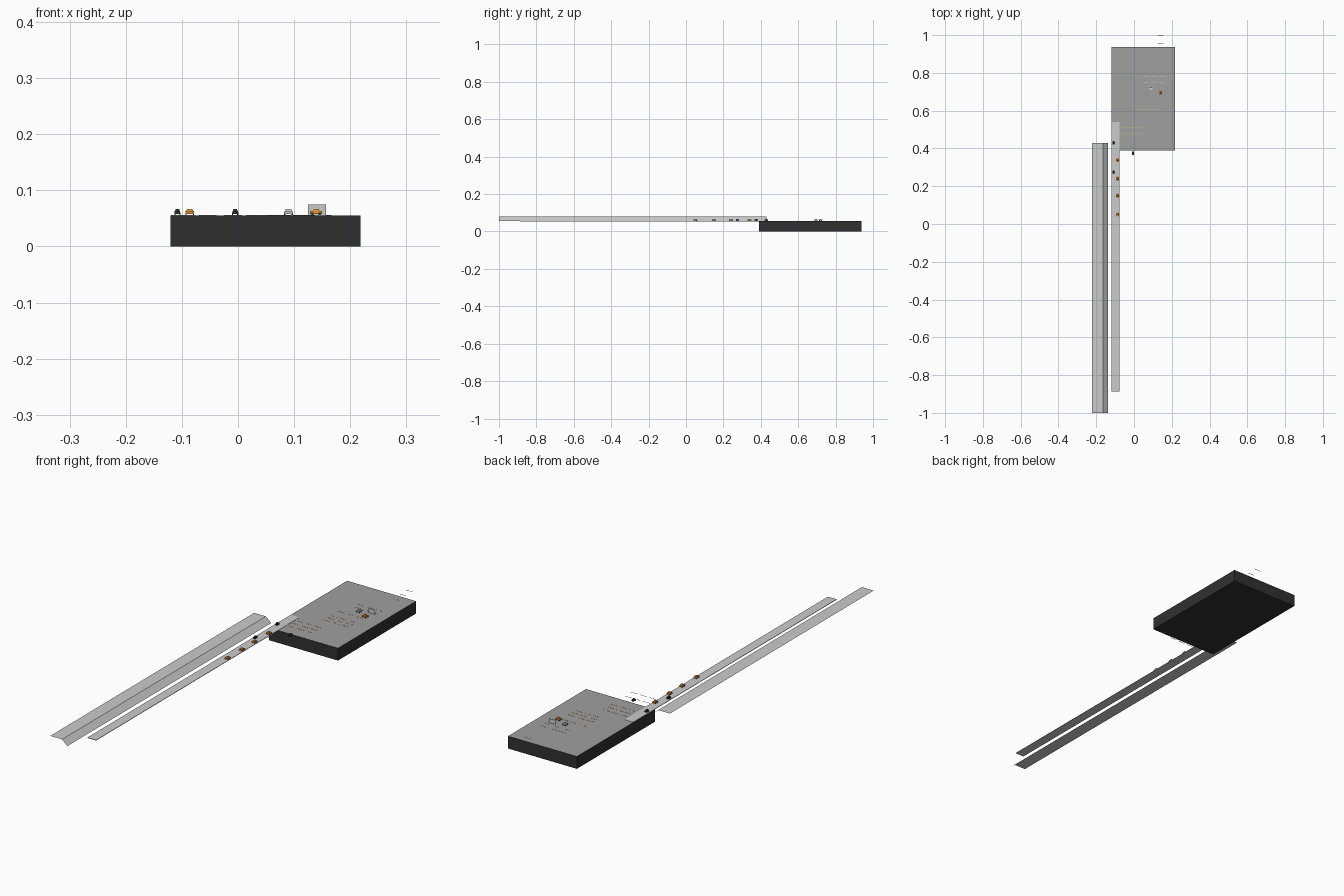
import bpy, bmesh
from mathutils import Matrix, Vector

if "Cube" in bpy.data.objects:
    bpy.data.objects.remove(bpy.data.objects["Cube"])

TOP = 0.055


def material(name, rgb):
    m = bpy.data.materials.new(name)
    m.diffuse_color = (*rgb, 1)
    m.use_nodes = True
    m.node_tree.nodes["Principled BSDF"].inputs["Base Color"].default_value = m.diffuse_color
    return m


dark = material("dark", (0.03, 0.03, 0.03))
slab_grey = material("slab_grey", (0.35, 0.35, 0.35))
orange = material("orange", (0.75, 0.3, 0.04))
silver = material("silver", (0.55, 0.55, 0.57))
yellow = material("yellow", (0.65, 0.55, 0.2))


def finish(bm, name, mats=()):
    me = bpy.data.meshes.new(name)
    bm.to_mesh(me)
    bm.free()
    for m in mats:
        me.materials.append(m)
    ob = bpy.data.objects.new(name, me)
    bpy.context.collection.objects.link(ob)
    return ob


def box(bm, x0, x1, y0, y1, z0, z1, mat=0, taper=1.0):
    c = Vector(((x0 + x1) / 2, (y0 + y1) / 2, (z0 + z1) / 2))
    size = (x1 - x0, y1 - y0, z1 - z0)
    r = bmesh.ops.create_cube(bm, matrix=Matrix.Translation(c) @ Matrix.Diagonal((*size, 1)))
    for v in r["verts"]:
        if v.co.z > c.z:
            v.co.x = c.x + (v.co.x - c.x) * taper
            v.co.y = c.y + (v.co.y - c.y) * taper
    for f in {f for v in r["verts"] for f in v.link_faces}:
        f.material_index = mat


def extrude_sheet(name, section, y0, y1):
    bm = bmesh.new()
    rows = [[bm.verts.new((x, y, z)) for x, z in section] for y in (y0, y1)]
    for i in range(len(section) - 1):
        bm.faces.new((rows[0][i], rows[0][i + 1], rows[1][i + 1], rows[1][i]))
    return finish(bm, name)


# Main slab with darker sides
bm = bmesh.new()
box(bm, -0.12, 0.218, 0.39, 0.937, 0, TOP, 1)
bm.normal_update()
for f in bm.faces:
    if f.normal.z > 0.5:
        f.material_index = 0
finish(bm, "slab", [slab_grey, dark])

# Long flat strip and the folded sheet beside it
bm = bmesh.new()
box(bm, -0.119, -0.076, -0.887, 0.54, TOP - 0.001, TOP + 0.001)
finish(bm, "flat_strip")
extrude_sheet("folded_strip", [(-0.222, 0.079), (-0.164, 0.079), (-0.138, 0.056)], -1.0, 0.43)

# Lane dashes, in groups of rows running along x
rows = [(1.0, 0.125, 1), (0.955, 0.125, 1), (0.905, 0.125, 1),
        (0.78, 0.045, 3), (0.75, 0.045, 3), (0.68, 0.015, 3),
        (0.63, 0.015, 3), (0.605, 0.015, 3), (0.58, 0.015, 3),
        (0.51, -0.07, 3), (0.48, -0.07, 3), (0.45, -0.07, 3),
        (0.355, -0.07, 3), (0.31, -0.07, 3)]
bm = bmesh.new()
for y, x, n in rows:
    for k in range(n):
        xs = x + k * 0.045
        box(bm, xs, xs + 0.032, y - 0.001, y + 0.001, TOP, TOP + 0.0006,
            int(0.4 < y < 0.7))
finish(bm, "lane_dashes", [silver, yellow])

# Upright panel
bm = bmesh.new()
box(bm, 0.125, 0.157, 0.7375, 0.7385, TOP, 0.075)
finish(bm, "upright_panel")


# Small vehicles: body, tapered cabin, four wheels
def car(name, x, y, mat, w=0.015, l=0.021, sideways=False):
    bm = bmesh.new()
    a, b = w / 2, l / 2
    box(bm, -a, a, -b, b, 0.002, 0.007)
    box(bm, -a * 0.85, a * 0.85, -b * 0.6, b * 0.5, 0.007, 0.011, 0, 0.75)
    for sx in (-1, 1):
        for sy in (-1, 1):
            m = (Matrix.Translation((sx * a * 0.9, sy * b * 0.6, 0.0025))
                 @ Matrix.Rotation(1.5708, 4, "Y"))
            r = bmesh.ops.create_cone(bm, cap_ends=True, segments=10, radius1=0.0025,
                                      radius2=0.0025, depth=0.002, matrix=m)
            for f in {f for v in r["verts"] for f in v.link_faces}:
                f.material_index = 1
    ob = finish(bm, name, [mat, dark])
    ob.location = (x, y, TOP + 0.0008)
    if sideways:
        ob.rotation_euler.z = 1.5708


for i, y in enumerate((0.05, 0.15, 0.24, 0.34)):
    car(f"orange_car_{i}", -0.086, y, orange)
car("orange_car_slab", 0.139, 0.695, orange, sideways=True)
car("silver_car", 0.09, 0.72, silver, 0.015, 0.02)
for i, (x, y) in enumerate(((-0.108, 0.275), (-0.108, 0.43), (-0.005, 0.375))):
    car(f"dark_cart_{i}", x, y, dark, 0.010, 0.018)
